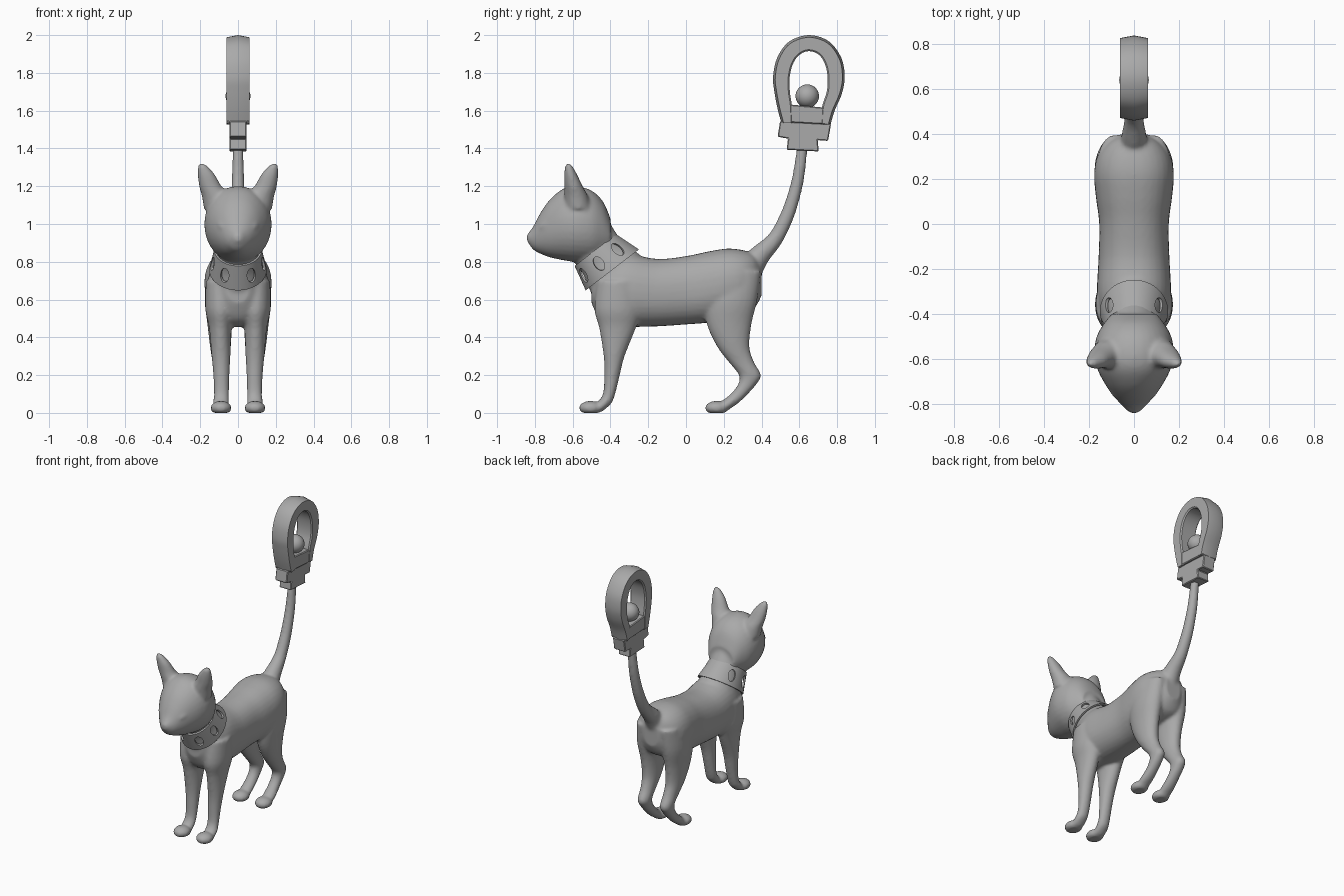
import bpy, bmesh, math
from mathutils import Vector, Matrix

if "Cube" in bpy.data.objects:
    bpy.data.objects.remove(bpy.data.objects["Cube"])

grey = bpy.data.materials.new("plain grey")
grey.diffuse_color = (0.4, 0.4, 0.4, 1)
grey.use_nodes = True
grey.node_tree.nodes["Principled BSDF"].inputs["Base Color"].default_value = grey.diffuse_color


def spline(rows, n=4):
    """Catmull-Rom interpolation of any rows of numbers."""
    out = []
    for i in range(len(rows) - 1):
        a, b = rows[max(i - 1, 0)], rows[i]
        c, d = rows[i + 1], rows[min(i + 2, len(rows) - 1)]
        for k in range(n):
            t = k / n
            out.append([0.5 * (2 * q + (r - p) * t + (2 * p - 5 * q + 4 * r - s) * t * t
                               + (3 * q - p - 3 * r + s) * t ** 3)
                        for p, q, r, s in zip(a, b, c, d)])
    return out + [list(rows[-1])]


def bridge(bm, r0, r1):
    for i in range(len(r0)):
        j = (i + 1) % len(r0)
        bm.faces.new((r0[i], r0[j], r1[j], r1[i]))


def ring(bm, x, y, z, tilt, rx, ry, n=32, power=1.0):
    """Ellipse; tilt 0 is level, 90 is upright across the body."""
    u = Vector((0, math.cos(math.radians(tilt)), math.sin(math.radians(tilt))))
    verts = []
    for i in range(n):
        a = 2 * math.pi * i / n
        c, s = (math.copysign(abs(f) ** power, f) for f in (math.cos(a), math.sin(a)))
        p = Vector((x + rx * c, y, z)) + u * ry * s
        p.z = max(p.z, 0)
        verts.append(bm.verts.new(p))
    return verts


def loft(bm, rows, power=1.0):
    rings = [ring(bm, *r, power=power) for r in spline(rows)]
    for a, b in zip(rings, rings[1:]):
        bridge(bm, a, b)
    bm.faces.new(rings[0])
    bm.faces.new(rings[-1])


def ball(bm, centre, radii, rot=Matrix.Identity(4)):
    m = Matrix.Translation(centre) @ rot @ Matrix.Diagonal((*radii, 1))
    new = bmesh.ops.create_uvsphere(bm, u_segments=32, v_segments=20, radius=1, matrix=m)
    for v in new["verts"]:
        v.co.z = max(v.co.z, 0)


def finish(bm, name, angle=None):
    bmesh.ops.recalc_face_normals(bm, faces=bm.faces[:])
    me = bpy.data.meshes.new(name)
    bm.to_mesh(me)
    bm.free()
    ob = bpy.data.objects.new(name, me)
    bpy.context.collection.objects.link(ob)
    me.materials.append(grey)
    if angle:
        smooth(ob, angle)
    return ob


def activate(ob):
    bpy.ops.object.select_all(action='DESELECT')
    ob.select_set(True)
    bpy.context.view_layer.objects.active = ob


def smooth(ob, angle):
    activate(ob)
    bpy.ops.object.shade_smooth_by_angle(angle=math.radians(angle))


# Cat: overlapping lofts fused into one smooth skin
bm = bmesh.new()
trunk = [(-.50, .74, .58, .06), (-.46, .80, .50, .115), (-.40, .83, .46, .15),
         (-.30, .84, .455, .165), (-.15, .815, .458, .158), (0, .83, .468, .155),
         (.12, .855, .478, .17), (.22, .870, .50, .178), (.30, .862, .52, .165),
         (.36, .84, .55, .125), (.40, .79, .62, .06)]
head = [(-.842, .945, .91, .018), (-.81, .985, .865, .052), (-.77, 1.06, .842, .088),
        (-.72, 1.13, .823, .125), (-.65, 1.187, .808, .162), (-.58, 1.2, .798, .178),
        (-.50, 1.177, .80, .166), (-.44, 1.12, .82, .132), (-.40, 1.03, .85, .10)]
for rows, power in ((trunk, .88), (head, .97)):
    loft(bm, [(0, y, (t + b) / 2, 90, rx, (t - b) / 2) for y, t, b, rx in rows], power)
# neck
loft(bm, [(0, -.52, .93, 37.5, .12, .14), (0, -.44, .82, 37.5, .115, .135),
          (0, -.375, .74, 37.5, .138, .162), (0, -.30, .66, 37.5, .14, .14)])
# tail
tail = [(.33, .75, -35, .072), (.39, .835, -36, .056), (.47, .918, -38, .042),
        (.525, 1.02, -30, .038), (.562, 1.12, -20, .035), (.595, 1.25, -9, .032),
        (.617, 1.42, -4, .028)]
loft(bm, [(0, y, z, t, r, r) for y, z, t, r in tail])
# legs: height, rear and front edge, centre x, half width
front_leg = [(.70, -.47, -.24, .09, .08), (.55, -.485, -.235, .092, .081),
             (.45, -.46, -.265, .093, .06), (.30, -.436, -.325, .09, .05),
             (.20, -.433, -.35, .088, .043), (.10, -.44, -.375, .088, .04),
             (.05, -.475, -.395, .09, .042), (.01, -.51, -.44, .09, .04)]
hind_leg = [(.75, .14, .398, .085, .075), (.60, .10, .378, .095, .081),
            (.47, .11, .347, .096, .066), (.35, .165, .336, .093, .055),
            (.27, .225, .36, .09, .046), (.20, .28, .398, .088, .042),
            (.15, .275, .372, .088, .039), (.10, .235, .328, .088, .039),
            (.05, .175, .275, .09, .042), (.01, .13, .215, .09, .04)]
ear = [(.105, -.57, 1.08, 0, .075, .07), (.12, -.582, 1.15, 0, .072, .062),
       (.147, -.595, 1.2, 0, .059, .048), (.167, -.61, 1.26, 0, .046, .035),
       (.186, -.62, 1.305, 0, .026, .02), (.192, -.622, 1.32, 0, .012, .01)]
for s in (-1, 1):
    for leg in (front_leg, hind_leg):
        loft(bm, [(s * x, (a + b) / 2, z, 0, rx, (b - a) / 2) for z, a, b, x, rx in leg])
    for y in (-.505, .162):  # paws
        ball(bm, (s * .09, y, .026), (.056, .062, .038))
    loft(bm, [(s * r[0], *r[1:]) for r in ear])
    ball(bm, (s * .083, -.755, .985), (.045, .016, .02),  # slanted eyelid
         Matrix.Rotation(s * math.radians(47), 4, 'Z') @ Matrix.Rotation(s * -.5, 4, 'Y'))
ball(bm, (0, -.826, .925), (.024, .018, .014))  # nose
cat = finish(bm, "cat_body")
m = cat.modifiers.new("fuse", 'REMESH')
m.mode, m.voxel_size, m.use_smooth_shade = 'VOXEL', .01, True
m = cat.modifiers.new("soften", 'SMOOTH')
m.factor, m.iterations = .5, 7

# Collar: tapered band with six oval holes
bm = bmesh.new()
lo, hi, th = (0, -.39, .757, 37.5, .152, .178), (0, -.48, .862, 37.5, .125, .138), .012
rings = [ring(bm, *c[:4], c[4] - d, c[5] - d, n=64)
         for c, d in ((lo, 0), (hi, 0), (hi, th), (lo, th))]
for i in range(4):
    bridge(bm, rings[i], rings[(i + 1) % 4])
collar = finish(bm, "collar")
bm = bmesh.new()
U, N = Vector((0, .793, .609)), Vector((0, -.609, .793))
for deg in (31, 78, 126, -31, -78, -126):
    a = math.radians(deg)
    p = Vector((.139 * math.sin(a), -.435, .81)) - U * .158 * math.cos(a)
    out = (Vector((math.sin(a) / .139, 0, 0)) - U * math.cos(a) / .158).normalized()
    side = N.cross(out)
    M = Matrix((side * .026, N * .04, out)).transposed().to_4x4()
    bmesh.ops.create_cone(bm, cap_ends=True, segments=24, radius1=1, radius2=1, depth=.09,
                          matrix=Matrix.Translation(p) @ M)
cutter = finish(bm, "collar_hole_cutter")
cutter.hide_render = True
m = collar.modifiers.new("holes", 'BOOLEAN')
m.operation, m.object, m.solver = 'DIFFERENCE', cutter, 'EXACT'
activate(collar)
bpy.ops.object.modifier_apply(modifier="holes")
bpy.data.objects.remove(cutter)
smooth(collar, 30)

# Clasp loop: horseshoe with a slight ridge on its outer rim
outer = [(.505, 1.535), (.485, 1.61), (.468, 1.70), (.461, 1.78), (.483, 1.88), (.545, 1.965),
         (.65, 2.0), (.755, 1.968), (.822, 1.88), (.84, 1.78), (.825, 1.69), (.787, 1.60),
         (.765, 1.525)]
inner = [(.565, 1.535), (.56, 1.63), (.55, 1.70), (.548, 1.77), (.565, 1.845), (.60, 1.895),
         (.65, 1.915), (.705, 1.895), (.738, 1.84), (.75, 1.77), (.745, 1.70), (.72, 1.62),
         (.715, 1.535)]
bm = bmesh.new()
rows = []
for (oy, oz), (iy, iz) in zip(spline(outer, 5), spline(inner, 5)):
    o, i = Vector((0, oy, oz)), Vector((0, iy, iz))
    d = (i - o).normalized()
    pts = [(o, 0), (o + d * .012, .062), (i - d * .008, .062), (i, .054),
           (i, -.054), (i - d * .008, -.062), (o + d * .012, -.062)]
    rows.append([bm.verts.new(p + Vector((x, 0, 0))) for p, x in pts])
for a, b in zip(rows, rows[1:]):
    bridge(bm, a, b)
bm.faces.new(rows[0])
bm.faces.new(rows[-1])
finish(bm, "clasp_loop", 30)


def plate(name, outline, half):
    bm = bmesh.new()
    sides = [[bm.verts.new((x, y, z)) for y, z in outline] for x in (-half, half)]
    bridge(bm, *sides)
    for s in sides:
        bm.faces.new(s)
    bmesh.ops.recalc_face_normals(bm, faces=bm.faces[:])
    bmesh.ops.bevel(bm, geom=bm.edges[:], offset=.005, segments=1, affect='EDGES')
    finish(bm, name)


# Clasp bridge and stepped base
plate("clasp_bridge", [(.508, 1.54), (.555, 1.632), (.725, 1.617), (.762, 1.526)], .06)
plate("clasp_base", [(.498, 1.545), (.485, 1.462), (.54, 1.452), (.533, 1.393), (.703, 1.384),
                     (.697, 1.444), (.752, 1.44), (.768, 1.53)], .046)

# Ball inside the loop
bm = bmesh.new()
ball(bm, (0, .642, 1.677), (.066, .062, .062))
finish(bm, "clasp_ball", 60)
